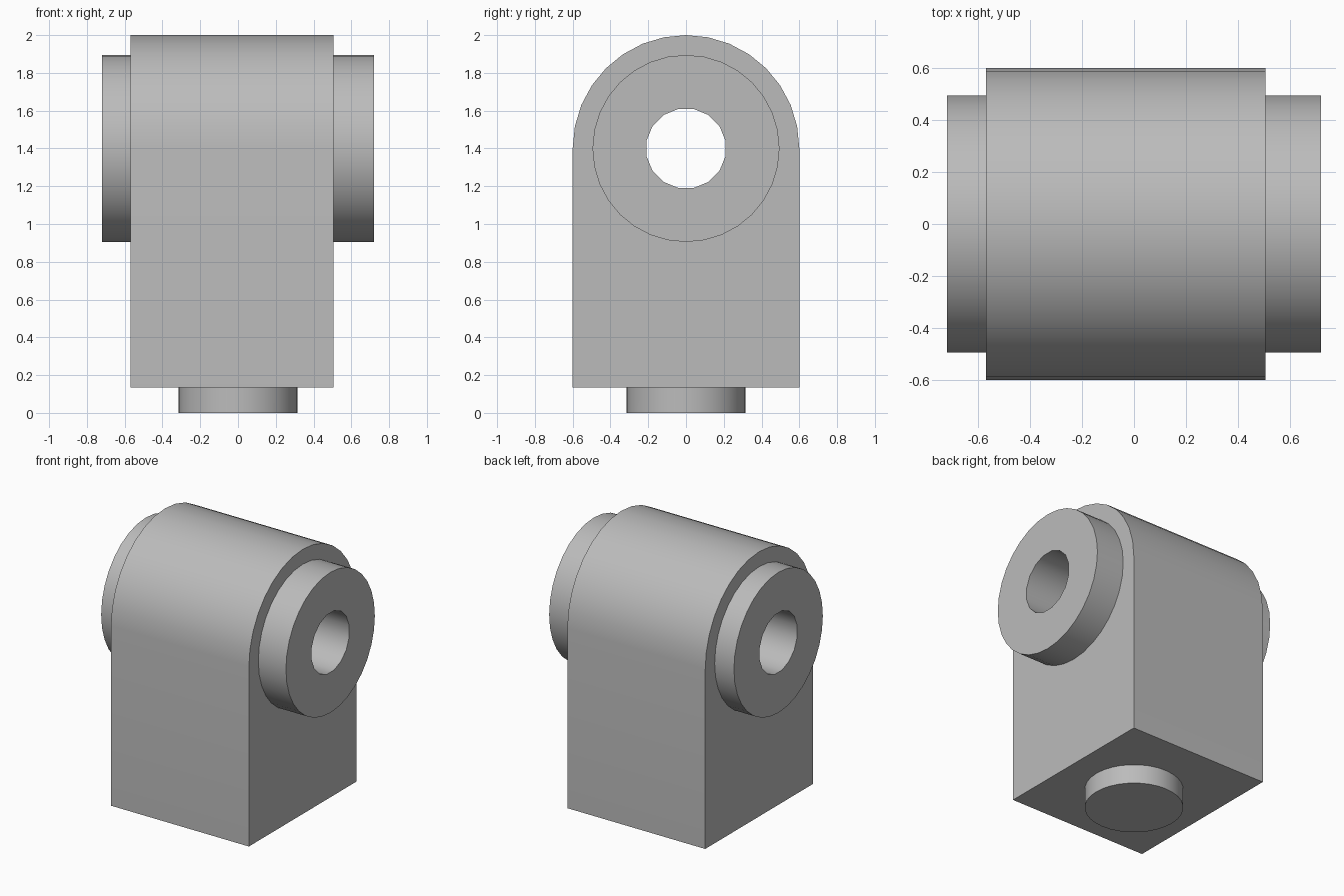
import bpy
import bmesh
import math
from mathutils import Matrix

cube = bpy.data.objects.get("Cube")
if cube:
    bpy.data.objects.remove(cube, do_unlink=True)

AXIS_Z = 1.4        # height of the bore axis
BODY_R = 0.6        # radius of the rounded top, half the body depth
BODY_X = (-0.57, 0.505)
BODY_BASE = 0.135

grey = bpy.data.materials.new("plain grey")
grey.use_nodes = True
colour = (0.5, 0.5, 0.5, 1)
grey.diffuse_color = colour
grey.node_tree.nodes["Principled BSDF"].inputs["Base Color"].default_value = colour


def finish(name, bm):
    bmesh.ops.recalc_face_normals(bm, faces=bm.faces)
    mesh = bpy.data.meshes.new(name)
    bm.to_mesh(mesh)
    bm.free()
    mesh.materials.append(grey)
    obj = bpy.data.objects.new(name, mesh)
    bpy.context.collection.objects.link(obj)
    return obj


def cylinder(name, radius, length, sides, matrix):
    bm = bmesh.new()
    bmesh.ops.create_cone(bm, cap_ends=True, segments=sides, radius1=radius,
                          radius2=radius, depth=length, matrix=matrix)
    return finish(name, bm)


def combine(target, tool, operation):
    mod = target.modifiers.new(operation.lower(), 'BOOLEAN')
    mod.operation = operation
    mod.solver = 'EXACT'
    mod.object = tool
    bpy.context.view_layer.objects.active = target
    bpy.ops.object.modifier_apply(modifier=mod.name)
    bpy.data.objects.remove(tool, do_unlink=True)


# Arch-shaped body, extruded sideways
steps = 16
profile = [(-BODY_R, BODY_BASE), (BODY_R, BODY_BASE)]
for i in range(steps + 1):
    a = math.pi * i / steps
    profile.append((BODY_R * math.cos(a), AXIS_Z + BODY_R * math.sin(a)))
bm = bmesh.new()
face = bm.faces.new([bm.verts.new((BODY_X[0], y, z)) for y, z in profile])
ext = bmesh.ops.extrude_face_region(bm, geom=[face])
bmesh.ops.translate(bm, vec=(BODY_X[1] - BODY_X[0], 0, 0),
                    verts=[v for v in ext["geom"] if isinstance(v, bmesh.types.BMVert)])
body = finish("hinge_body", bm)

# Side bosses, bottom peg and through bore
sideways = Matrix.Translation((0, 0, AXIS_Z)) @ Matrix.Rotation(math.pi / 2, 4, 'Y')
combine(body, cylinder("side_bosses", 0.495, 1.44, 32, sideways), 'UNION')
peg_top = 0.3
combine(body, cylinder("bottom_peg", 0.315, peg_top, 32,
                       Matrix.Translation((0, 0, peg_top / 2))), 'UNION')
half_step = Matrix.Rotation(math.pi / 16, 4, 'Z')
combine(body, cylinder("bore_cutter", 0.213, 2, 16, sideways @ half_step), 'DIFFERENCE')

# Smooth curved walls, crisp edges
bpy.ops.object.select_all(action='DESELECT')
body.select_set(True)
bpy.context.view_layer.objects.active = body
bpy.ops.object.shade_smooth_by_angle(angle=math.radians(30))
